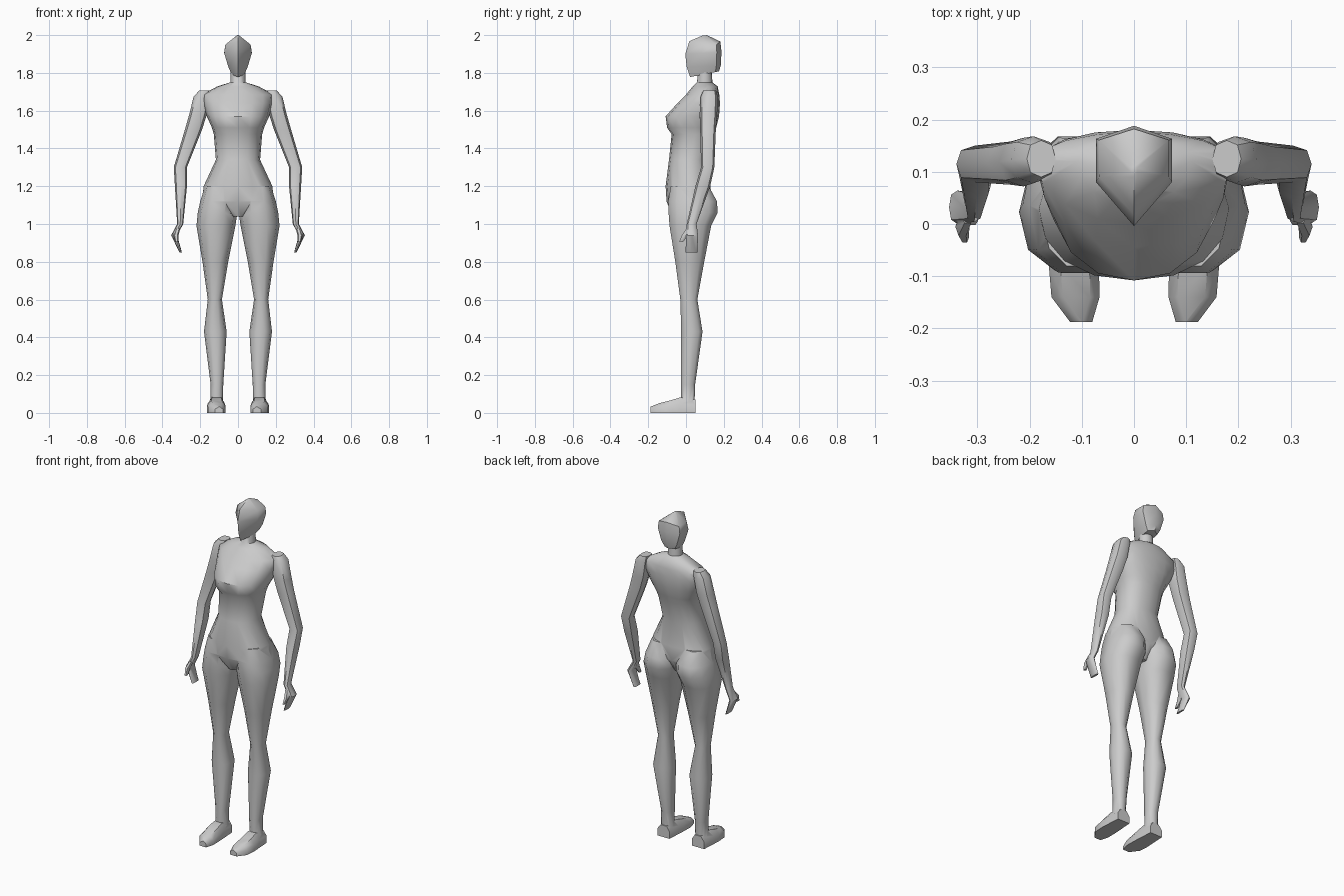
import bpy, bmesh
from math import cos, sin, pi, radians

if "Cube" in bpy.data.objects:
    bpy.data.objects.remove(bpy.data.objects["Cube"])


def oval(n, z, x0, x1, yf, yb, p=2.2, yc=None):
    """Horizontal n-sided section from x0 to x1, yf to yb; yc is the widest line."""
    yc = (yf + yb) / 2 if yc is None else yc
    cx, rx = (x0 + x1) / 2, (x1 - x0) / 2
    pts = []
    for i in range(n):
        a = 2 * pi * i / n
        c, s = cos(a), sin(a)
        u = (1 if c > 0 else -1) * abs(c) ** (2 / p)
        v = abs(s) ** (2 / p)
        pts.append((cx + rx * u, yc + (v * (yb - yc) if s > 0 else -v * (yc - yf)), z))
    return pts


def loft(name, rings, mirror=False):
    bm = bmesh.new()
    vs = [[bm.verts.new(p) for p in r] for r in rings]
    n = len(rings[0])
    for a, b in zip(vs, vs[1:]):
        for i in range(n):
            j = (i + 1) % n
            bm.faces.new((a[i], a[j], b[j], b[i]))
    bm.faces.new(vs[0])
    bm.faces.new(vs[-1])
    bmesh.ops.recalc_face_normals(bm, faces=bm.faces)
    if mirror:
        dup = bmesh.ops.duplicate(bm, geom=bm.verts[:] + bm.edges[:] + bm.faces[:])["geom"]
        for g in dup:
            if isinstance(g, bmesh.types.BMVert):
                g.co.x *= -1
        bmesh.ops.reverse_faces(bm, faces=[g for g in dup if isinstance(g, bmesh.types.BMFace)])
    me = bpy.data.meshes.new(name)
    bm.to_mesh(me)
    bm.free()
    ob = bpy.data.objects.new(name, me)
    bpy.context.collection.objects.link(ob)
    return ob


def activate(ob):
    bpy.ops.object.select_all(action='DESELECT')
    ob.select_set(True)
    bpy.context.view_layer.objects.active = ob


# torso with neck: z, half width, front y, back y, squareness, widest y
torso = [(1.82, .038, .065, .135, 2, .1), (1.75, .041, .058, .14, 2, .1),
         (1.728, .11, .035, .168, 1.9, .12), (1.685, .19, .0, .176, 1.9, .122),
         (1.64, .185, -.045, .18, 2.1, .115), (1.57, .165, -.108, .175, 2.2, .09),
         (1.51, .138, -.1, .16, 2.4, .05), (1.475, .128, -.076, .15, 2.3, .05),
         (1.34, .117, -.09, .118, 2.3, .02), (1.2, .182, -.108, .13, 2.2, .03),
         (1.12, .19, -.103, .135, 2.1, .03), (1.04, .04, -.07, .09, 2, .02)]
body = loft("body", [oval(16, z, -w, w, f, b, p, c) for z, w, f, b, p, c in torso])

# legs, with seat: z, inner x, outer x, front y, back y
leg = [(1.2, .03, .175, -.085, .125), (1.12, .003, .2, -.1, .17), (1.06, .003, .213, -.098, .173),
       (.99, .014, .22, -.092, .138), (.8, .052, .188, -.06, .1), (.6, .085, .16, -.032, .062),
       (.43, .06, .18, -.028, .09), (.15, .078, .145, -.028, .05), (.03, .08, .148, -.026, .046)]
parts = [loft("legs", [oval(10, *r, 2.3) for r in leg], True)]

# feet, lofted heel to toe: y, inner x, outer x, height
foot = [(.05, .075, .155, .07), (-.03, .07, .16, .082), (-.08, .067, .163, .067),
        (-.14, .066, .158, .052), (-.188, .08, .122, .033)]
parts.append(loft("feet", [[(a, y, 0), (b, y, 0), (b, y, h * .6), (b - .022, y, h),
                            (a + .018, y, h), (a, y, h * .6)] for y, a, b, h in foot], True))

# arms down to fingertips: z, inner x, outer x, front y, back y
arm = [(1.706, .15, .205, .09, .16), (1.675, .15, .235, .078, .168), (1.58, .165, .258, .072, .165),
       (1.5, .19, .281, .075, .158), (1.3, .27, .34, .08, .15), (1.2, .27, .334, .05, .128),
       (1.0, .29, .322, .004, .056), (.94, .322, .354, 0, .064), (.85, .297, .31, -.002, .06)]
parts.append(loft("arms", [oval(8, *r, 2.4) for r in arm], True))

# thumbs
thumb = [(.975, .306, .33, .0, .035), (.94, .315, .342, -.025, .015), (.905, .316, .332, -.037, -.015)]
parts.append(loft("thumbs", [oval(6, *r) for r in thumb], True))

# fuse the limbs into one skin
for part in parts:
    activate(body)
    m = body.modifiers.new("union", 'BOOLEAN')
    m.operation, m.solver, m.object = 'UNION', 'EXACT', part
    bpy.ops.object.modifier_apply(modifier=m.name)
    bpy.data.objects.remove(part)

# head: six-sided sections, pointed face; half width, front (y, z), back (y, z)
head_rings = [(.034, .022, 1.778, .175, 1.808), (.052, .004, 1.83, .184, 1.84),
              (.073, -.004, 1.9, .188, 1.91), (.067, .018, 1.968, .182, 1.966),
              (.006, .09, 1.999, .11, 2.0)]
rings = []
for w, yf, zf, yb, zb in head_rings:
    ring = []
    for x, t in ((0, 0), (w, .44), (w, .87), (0, 1), (-w, .87), (-w, .44)):
        drop = .018 * abs(x) / .07 if zf > 1.95 else 0
        ring.append((x, yf + t * (yb - yf), zf + t * (zb - zf) - drop))
    rings.append(ring)
head = loft("head", rings)

for ob in (body, head):
    activate(ob)
    bpy.ops.object.shade_smooth_by_angle(angle=radians(45))
